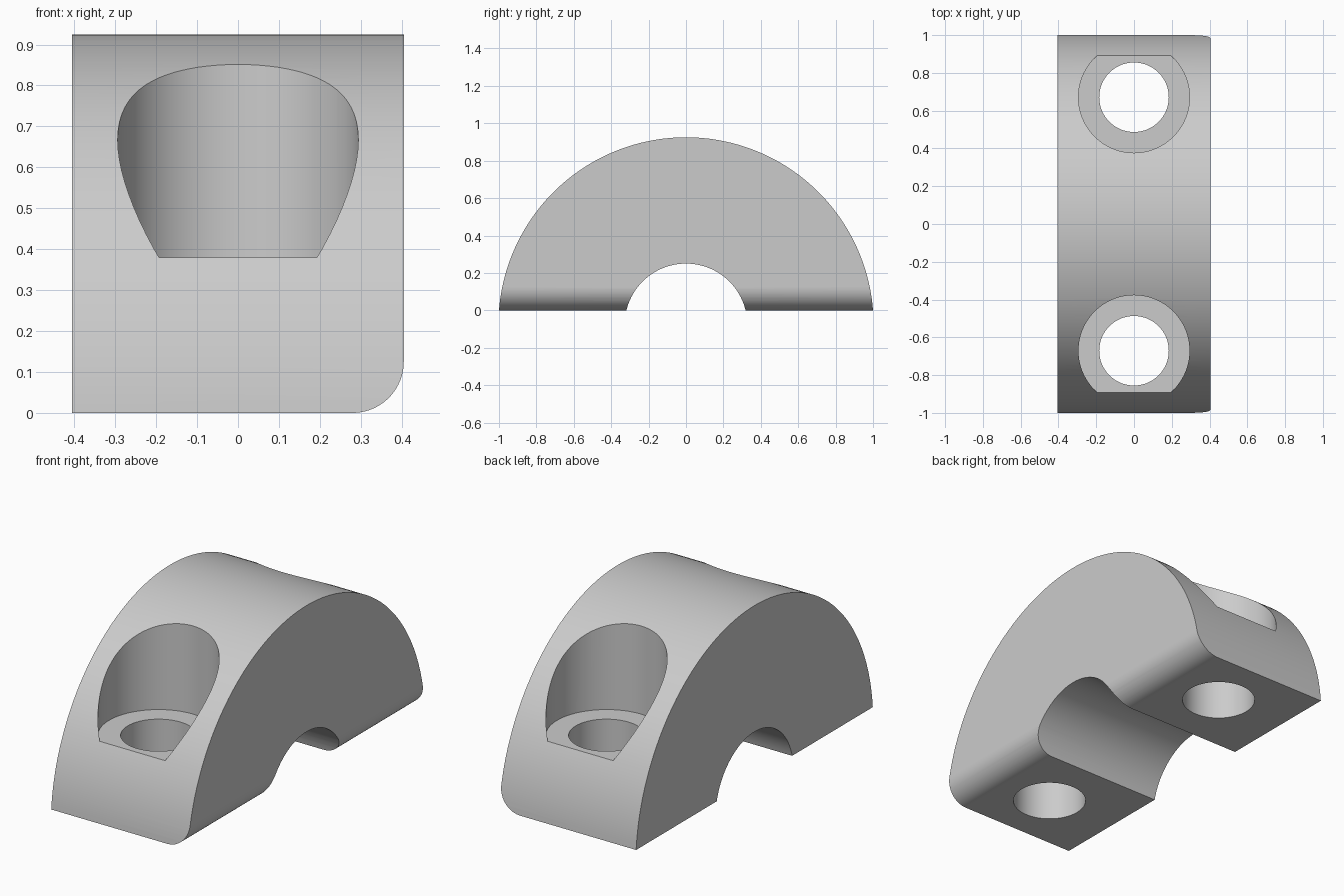
import bpy, bmesh
from math import sin, cos, asin, pi, radians, sqrt

cube = bpy.data.objects.get("Cube")
if cube:
    bpy.data.objects.remove(cube, do_unlink=True)

HALF_WIDTH = 0.405      # half the clamp width along x
AXIS_Z = -0.078         # shared centre of the outer and inner arcs
OUTER_R = sqrt(1 + AXIS_Z ** 2)
INNER_R = 0.328
FILLET_R = 0.125
BOLT_Y = 0.671
SEAT_Z = 0.38

grey = bpy.data.materials.new("plain grey")
grey.use_nodes = True
grey.diffuse_color = (0.6, 0.6, 0.6, 1)
grey.node_tree.nodes["Principled BSDF"].inputs["Base Color"].default_value = (0.6, 0.6, 0.6, 1)


def arc(cx, cy, r, start, end, steps):
    angles = [start + (end - start) * i / steps for i in range(steps + 1)]
    return [(cx + r * cos(a), cy + r * sin(a)) for a in angles]


def prism(name, points, offset):
    """Extrude a closed outline of 3D points along offset."""
    bm = bmesh.new()
    face = bm.faces.new([bm.verts.new(p) for p in points])
    result = bmesh.ops.extrude_face_region(bm, geom=[face])
    moved = [v for v in result["geom"] if isinstance(v, bmesh.types.BMVert)]
    bmesh.ops.translate(bm, verts=moved, vec=offset)
    bmesh.ops.recalc_face_normals(bm, faces=bm.faces)
    mesh = bpy.data.meshes.new(name)
    bm.to_mesh(mesh)
    bm.free()
    mesh.materials.append(grey)
    obj = bpy.data.objects.new(name, mesh)
    bpy.context.collection.objects.link(obj)
    return obj


def apply_boolean(target, cutter, operation):
    mod = target.modifiers.new("cut", 'BOOLEAN')
    mod.operation = operation
    mod.solver = 'EXACT'
    mod.object = cutter
    bpy.context.view_layer.objects.active = target
    bpy.ops.object.modifier_apply(modifier=mod.name)
    bpy.data.objects.remove(cutter, do_unlink=True)


# Arched body: outer arc over, inner arc back
outer_a = asin(-AXIS_Z / OUTER_R)
inner_a = asin(-AXIS_Z / INNER_R)
outline = arc(0, AXIS_Z, OUTER_R, outer_a, pi - outer_a, 96)
outline += arc(0, AXIS_Z, INNER_R, pi - inner_a, inner_a, 48)
body = prism("clamp_body", [(-HALF_WIDTH, y, z) for y, z in outline], (2 * HALF_WIDTH, 0, 0))

# Rounded lower edge on the left side of both feet
corner = arc(HALF_WIDTH - FILLET_R, FILLET_R, FILLET_R, 0, -pi / 2, 20)
corner += [(HALF_WIDTH - FILLET_R, -0.1), (HALF_WIDTH + 0.1, -0.1), (HALF_WIDTH + 0.1, FILLET_R)]
apply_boolean(body, prism("edge_cutter", [(x, -1.2, z) for x, z in corner], (0, 2.4, 0)), 'DIFFERENCE')

# Bolt holes with flat-bottomed seats
for side in (-1, 1):
    for radius, bottom in ((0.294, SEAT_Z), (0.184, -0.2)):
        ring = arc(0, side * BOLT_Y, radius, 0, 2 * pi, 72)[:-1]
        cutter = prism("bolt_cutter", [(x, y, bottom) for x, y in ring], (0, 0, 1.5))
        apply_boolean(body, cutter, 'DIFFERENCE')

# Smooth curved walls, crisp edges
bpy.ops.object.select_all(action='DESELECT')
body.select_set(True)
bpy.context.view_layer.objects.active = body
bpy.ops.object.shade_smooth_by_angle(angle=radians(25))
weighted = body.modifiers.new("weighted normals", 'WEIGHTED_NORMAL')
weighted.keep_sharp = True
